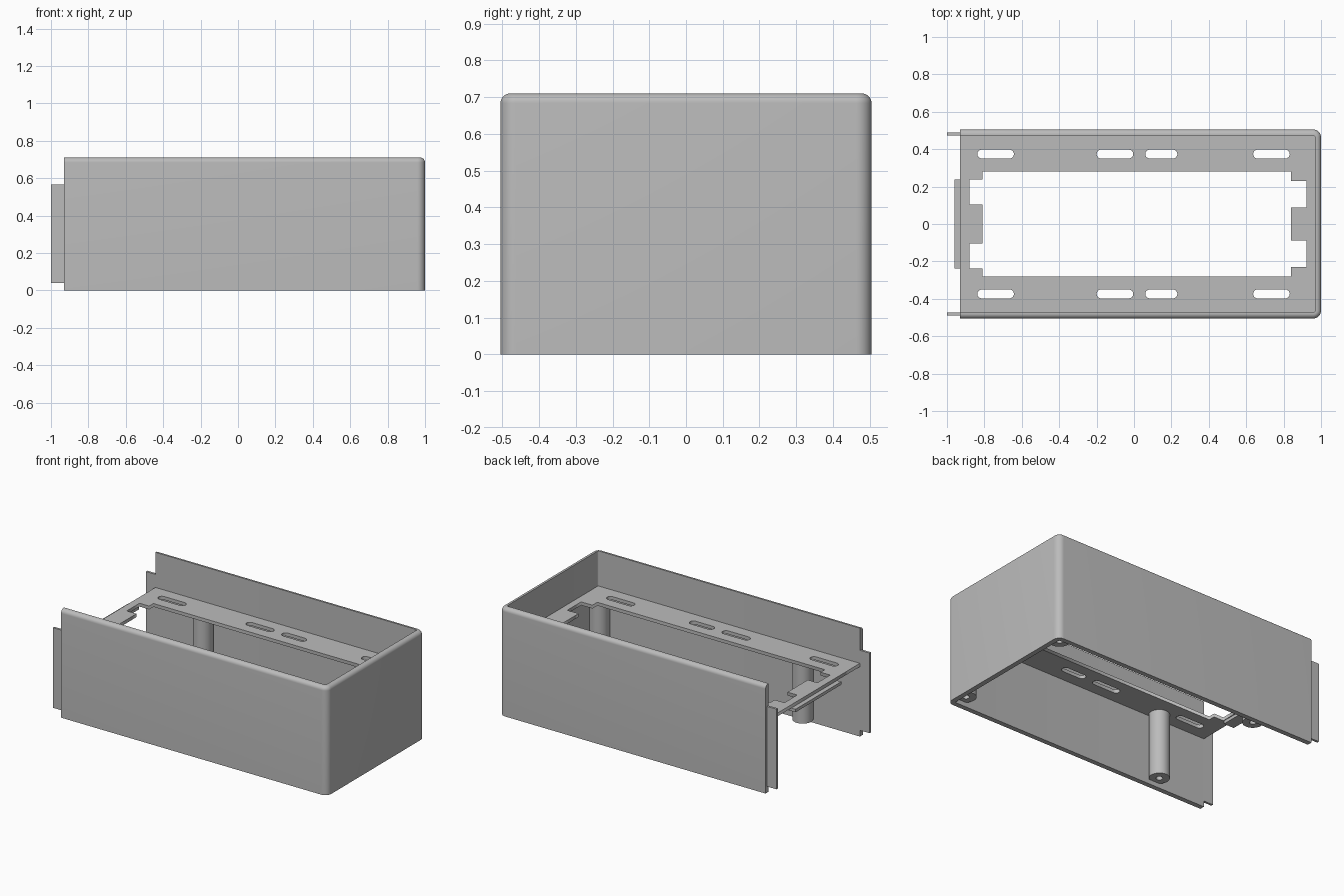
import bpy, bmesh, math

if "Cube" in bpy.data.objects:
    bpy.data.objects.remove(bpy.data.objects["Cube"])

W, H = 0.505, 0.71            # half width, wall height
LEFT, RIGHT = -0.93, 1.0      # wall ends along x
WALL, CORNER, FILLET = 0.032, 0.042, 0.026
PLATE_TOP, PLATE_T = 0.48, 0.022

grey = bpy.data.materials.new("plain_grey")
grey.diffuse_color = (0.5, 0.5, 0.5, 1)
grey.use_nodes = True
grey.node_tree.nodes["Principled BSDF"].inputs["Base Color"].default_value = grey.diffuse_color


def finish(ob, smooth=False):
    ob.data.materials.clear()
    ob.data.materials.append(grey)
    bpy.ops.object.select_all(action='DESELECT')
    ob.select_set(True)
    bpy.context.view_layer.objects.active = ob
    if smooth:
        bpy.ops.object.shade_smooth_by_angle(angle=math.radians(35))
    return ob


def from_bmesh(name, bm, smooth=False):
    bmesh.ops.remove_doubles(bm, verts=bm.verts, dist=1e-5)
    bmesh.ops.recalc_face_normals(bm, faces=bm.faces)
    me = bpy.data.meshes.new(name)
    bm.to_mesh(me)
    bm.free()
    ob = bpy.data.objects.new(name, me)
    bpy.context.collection.objects.link(ob)
    return finish(ob, smooth)


def box(name, x0, x1, y0, y1, z0, z1):
    bm = bmesh.new()
    bmesh.ops.create_cube(bm, size=1)
    for v in bm.verts:
        v.co = ((x0 + x1) / 2 + v.co.x * (x1 - x0),
                (y0 + y1) / 2 + v.co.y * (y1 - y0),
                (z0 + z1) / 2 + v.co.z * (z1 - z0))
    return from_bmesh(name, bm)


# U-shaped wall: a section with a rounded top edge swept along the plan outline
def plan(d):
    pts = [(LEFT, -W + d)]
    for sy, a0 in ((-1, -90), (1, 0)):
        for i in range(9):
            a = math.radians(a0 + 90 * i / 8)
            pts.append((RIGHT - CORNER + (CORNER - d) * math.cos(a),
                        sy * (W - CORNER) + (CORNER - d) * math.sin(a)))
    return pts + [(LEFT, W - d)]


section = [(WALL, 0), (0, 0)]
for i in range(9):
    a = math.radians(90 * i / 8)
    section.append((FILLET * (1 - math.cos(a)), H - FILLET + FILLET * math.sin(a)))
section.append((WALL, H))

bm = bmesh.new()
rows = [[bm.verts.new((x, y, z)) for x, y in plan(d)] for d, z in section]
n = len(rows)
for i in range(n):
    a, b = rows[i], rows[(i + 1) % n]
    for j in range(len(a) - 1):
        bm.faces.new((a[j], a[j + 1], b[j + 1], b[j]))
bm.faces.new([r[0] for r in rows])
bm.faces.new([r[-1] for r in rows])
from_bmesh("outer_wall", bm, True)

# Mounting plate: outline with a notched window and rounded slots
outline = [(LEFT, -0.476), (0.972, -0.476), (0.972, 0.476), (LEFT, 0.476)]
half = [(-0.81, 0.105), (-0.88, 0.105), (-0.88, 0.237), (-0.81, 0.237), (-0.81, 0.281),
        (0.84, 0.281), (0.84, 0.231), (0.922, 0.231), (0.922, 0.087), (0.84, 0.087)]
window = half + [(x, -y) for x, y in reversed(half)]


def slot(x0, x1, y, r=0.024):
    pts = []
    for cx, a0 in ((x1 - r, -90), (x0 + r, 90)):
        for i in range(9):
            a = math.radians(a0 + 180 * i / 8)
            pts.append((cx + r * math.cos(a), y + r * math.sin(a)))
    return pts


slots = [slot(x0, x1, s * 0.374) for s in (-1, 1)
         for x0, x1 in ((-0.838, -0.642), (-0.2, -0.004), (0.06, 0.232), (0.637, 0.833))]

cu = bpy.data.curves.new("mounting_plate", 'CURVE')
cu.dimensions = '2D'
cu.fill_mode = 'BOTH'
cu.extrude = PLATE_T / 2
for loop in [outline, window] + slots:
    sp = cu.splines.new('POLY')
    sp.points.add(len(loop) - 1)
    for p, (x, y) in zip(sp.points, loop):
        p.co = (x, y, 0, 1)
    sp.use_cyclic_u = True
tmp = bpy.data.objects.new("plate_curve", cu)
bpy.context.collection.objects.link(tmp)
bpy.context.view_layer.update()
mesh = bpy.data.meshes.new_from_object(tmp.evaluated_get(bpy.context.evaluated_depsgraph_get()))
bpy.data.objects.remove(tmp)
bm = bmesh.new()
bm.from_mesh(mesh)
bmesh.ops.translate(bm, verts=bm.verts, vec=(0, 0, PLATE_TOP - PLATE_T / 2))
from_bmesh("mounting_plate", bm)

# Lip under the open end of the plate
under = PLATE_TOP - PLATE_T
box("plate_lip", -0.96, -0.885, -0.237, 0.237, under - 0.02, under)

# Joining tabs at the open end of both side walls
for name, s in (("front_tab", -1), ("back_tab", 1)):
    ys = sorted((s * 0.474, s * 0.489))
    box(name, -1.0, LEFT + 0.01, ys[0], ys[1], 0.04, 0.565)


# Screw posts with a blind hole in the foot
def post(name, x, y, z0=0.03, r=0.062, hole=0.02, seg=32):
    profile = [(hole, 0.13), (hole, z0), (r, z0), (r, under)]
    bm = bmesh.new()
    rings = [[bm.verts.new((x + pr * math.cos(2 * math.pi * k / seg),
                            y + pr * math.sin(2 * math.pi * k / seg), z))
              for k in range(seg)] for pr, z in profile]
    for a, b in zip(rings, rings[1:]):
        for k in range(seg):
            m = (k + 1) % seg
            bm.faces.new((a[k], a[m], b[m], b[k]))
    bm.faces.new(rings[0])
    bm.faces.new(rings[-1])
    from_bmesh(name, bm, True)


for side, s in (("front", -1), ("back", 1)):
    post(side + "_left_post", -0.55, s * 0.425)
    post(side + "_right_post", 0.925, s * 0.425)
